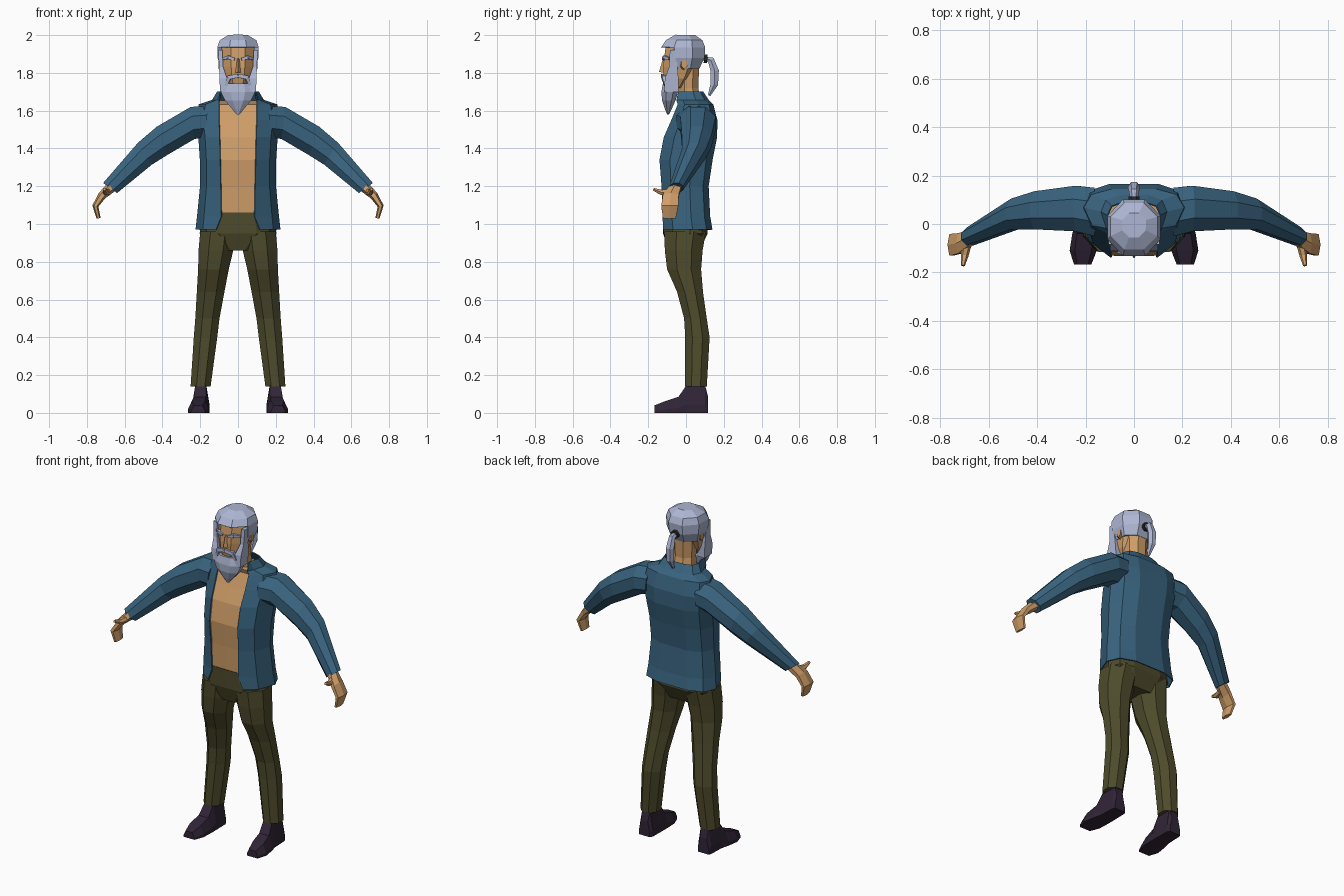
import bpy, bmesh, math
from mathutils import Vector as V


def mat(name, r, g, b):
    m = bpy.data.materials.new(name)
    m.diffuse_color = (r, g, b, 1)
    return m


SKIN = mat("tan skin", 0.62, 0.34, 0.14)
BLUE = mat("blue cloth", 0.04, 0.125, 0.21)
OLIVE = mat("olive cloth", 0.075, 0.07, 0.024)
DARK = mat("dark purple leather", 0.03, 0.018, 0.037)
GREY = mat("silver hair", 0.42, 0.47, 0.65)
BLACK = mat("black band", 0.02, 0.025, 0.02)


def loft(name, rings, m, closed=True, cap=True, mirror=False, solid=0, drop=None):
    """Skin a list of point rings; optionally cap, mirror in x, thicken, drop faces by rule."""
    bm = bmesh.new()
    rv = [[bm.verts.new(p) for p in r] for r in rings]
    n = len(rv[0])
    for a, b in zip(rv, rv[1:]):
        for i in range(n if closed else n - 1):
            j = (i + 1) % n
            bm.faces.new((a[i], a[j], b[j], b[i]))
    if cap:
        bm.faces.new(rv[0][::-1])
        bm.faces.new(rv[-1])
    if drop:
        bmesh.ops.delete(bm, geom=[f for f in bm.faces if drop(f.calc_center_median())], context='FACES')
    bmesh.ops.recalc_face_normals(bm, faces=bm.faces[:])
    me = bpy.data.meshes.new(name)
    bm.to_mesh(me)
    bm.free()
    me.materials.append(m)
    ob = bpy.data.objects.new(name, me)
    bpy.context.collection.objects.link(ob)
    if solid:
        s = ob.modifiers.new("thickness", 'SOLIDIFY')
        s.thickness, s.offset = solid, 0
    if mirror:
        ob.modifiers.new("mirror", 'MIRROR')
    return ob


def sec(c, u, v, n=8):
    """Polygon section whose flat sides reach c+-u and c+-v."""
    c, u, v, k = V(c), V(u), V(v), 1 / math.cos(math.pi / n)
    return [c + (u * math.cos(a) + v * math.sin(a)) * k
            for a in (2 * math.pi * (i + 0.5) / n for i in range(n))]


def level(z, cx, rx, yf, yb, n=8):
    """Horizontal section given its front and back y."""
    return sec((cx, (yf + yb) / 2, z), (rx, 0, 0), (0, (yb - yf) / 2, 0), n)


def tube(name, pts, m, n=6, mirror=False):
    """Tube through (x, y, z, radius) points."""
    P, rings = [V(p[:3]) for p in pts], []
    for i, p in enumerate(pts):
        t = (P[min(i + 1, len(P) - 1)] - P[max(i - 1, 0)]).normalized()
        u = t.cross(V((0, 0, 1) if abs(t.x) > 0.7 else (1, 0, 0))).normalized()
        rings.append(sec(P[i], u * p[3], t.cross(u) * p[3], n))
    return loft(name, rings, m, mirror=mirror)


def half(z, xf, xs, yf, yb, centre=True):
    """Right half of a torso section, from front to back."""
    p = [(xf, yf), (0.83 * xs, 0.8 * yf + 0.2 * yb), (xs, 0.4 * yf + 0.6 * yb),
         (0.85 * xs, 0.12 * yf + 0.88 * yb), (0.45 * xs, yb), (0, yb)]
    if centre:
        p.insert(0, (0, yf - 0.002))
    return [(x, y, z) for x, y in p]


# open jacket: height, opening half-width, side half-width, front y, back y
rows = [(0.97, 0.115, 0.222, -0.118, 0.137), (1.04, 0.087, 0.214, -0.122, 0.125),
        (1.2, 0.09, 0.198, -0.127, 0.117), (1.34, 0.093, 0.199, -0.138, 0.138),
        (1.46, 0.096, 0.207, -0.115, 0.162), (1.55, 0.099, 0.22, -0.075, 0.163),
        (1.632, 0.1, 0.205, -0.042, 0.142), (1.655, 0.098, 0.135, -0.05, 0.118),
        (1.70, 0.095, 0.108, -0.04, 0.088)]
loft("jacket_body", [half(*r, centre=False) for r in rows], BLUE,
     closed=False, cap=False, mirror=True, solid=0.006)

# bare chest and belly inside the jacket
loft("chest", [half(z, xf - 0.001, xs - 0.018, yf + 0.007, yb - 0.018)
               for z, xf, xs, yf, yb in rows[1:8]], SKIN, closed=False, mirror=True)

# sleeves: top x, z; bottom x, z; front and back y
arm = [(0.16, 1.625, 0.17, 1.46, -0.05, 0.15), (0.25, 1.62, 0.23, 1.45, -0.03, 0.158),
       (0.43, 1.515, 0.375, 1.365, -0.022, 0.135), (0.53, 1.43, 0.455, 1.315, -0.022, 0.105),
       (0.714, 1.217, 0.64, 1.164, -0.088, -0.015)]
loft("sleeve", [sec(((a + c) / 2, (f + k) / 2, (b + d) / 2), (0, (k - f) / 2, 0),
                    ((a - c) / 2, 0, (b - d) / 2)) for a, b, c, d, f, k in arm], BLUE, mirror=True)

# hands and thumbs
loft("hand", [sec((0.66, -0.05, 1.205), (0, 0.028, 0), (0.017, 0, 0.02), 6),
              sec((0.72, -0.08, 1.15), (0, 0.042, 0), (0.014, 0, 0.013), 6),
              sec((0.755, -0.086, 1.095), (0, 0.045, 0), (0.014, 0, 0.003), 6),
              sec((0.738, -0.088, 1.03), (0, 0.034, 0), (0.009, 0, -0.002), 6)], SKIN, mirror=True)
tube("thumb", [(0.69, -0.08, 1.17, 0.017), (0.70, -0.13, 1.167, 0.014),
               (0.707, -0.172, 1.184, 0.007)], SKIN, 6, True)

# trousers: hips and legs
loft("trouser_hips", [half(1.06, 0.085, 0.19, -0.119, 0.10), half(0.95, 0.1, 0.203, -0.119, 0.115),
                      half(0.86, 0.035, 0.13, -0.09, 0.07)], OLIVE, closed=False, mirror=True)
leg = [(0.96, 0.106, 0.094, -0.115, 0.105), (0.86, 0.117, 0.092, -0.112, 0.088),
       (0.76, 0.13, 0.081, -0.10, 0.08), (0.64, 0.145, 0.073, -0.047, 0.09),
       (0.5, 0.162, 0.064, -0.01, 0.11), (0.4, 0.172, 0.062, -0.004, 0.125),
       (0.14, 0.198, 0.053, -0.004, 0.11)]
loft("trouser_leg", [level(*r) for r in leg], OLIVE, mirror=True)

# shoes, lofted from heel to toe: y, centre x, half-width, height
shoe = [(0.116, 0.198, 0.036, 0.09), (0.10, 0.196, 0.043, 0.15), (0.005, 0.197, 0.046, 0.15),
        (-0.04, 0.203, 0.052, 0.085), (-0.11, 0.21, 0.056, 0.062), (-0.167, 0.212, 0.036, 0.04)]
loft("shoe", [[(c + a * w, y, b * h) for a, b in
               ((-1, 0), (1, 0), (1, 0.3), (0.62, 1), (-0.62, 1), (-1, 0.3))]
              for y, c, w, h in shoe], DARK, mirror=True)

# neck, head and nose
loft("neck", [level(1.6, 0, 0.075, -0.03, 0.09), level(1.72, 0, 0.062, -0.04, 0.065),
              level(1.84, 0, 0.066, -0.04, 0.07)], SKIN)
loft("head", [level(*r) for r in ((1.72, 0, 0.05, -0.105, -0.01), (1.77, 0, 0.076, -0.117, 0.035),
                                  (1.83, 0, 0.087, -0.12, 0.068), (1.87, 0, 0.09, -0.117, 0.075),
                                  (1.96, 0, 0.086, -0.105, 0.075))], SKIN)
loft("nose", [[(-0.01, -0.113, 1.875), (0.01, -0.113, 1.875), (0, -0.122, 1.875)],
              [(-0.019, -0.113, 1.80), (0.019, -0.113, 1.80), (0, -0.143, 1.805)]], SKIN)
loft("ear", [sec((0.086, -0.015, 1.85), (0, 0.02, 0), (0, 0, 0.03), 6),
             sec((0.103, -0.008, 1.85), (0, 0.016, 0), (0, 0, 0.026), 6)], SKIN, mirror=True)

# hair cap with the face cut open
loft("hair", [level(*r) for r in ((1.825, 0, 0.088, -0.09, 0.07), (1.88, 0, 0.106, -0.12, 0.096),
                                  (1.935, 0, 0.108, -0.13, 0.1), (1.972, 0, 0.095, -0.105, 0.085),
                                  (2.0, 0, 0.048, -0.055, 0.045))], GREY, solid=0.004,
     drop=lambda c: c.z < 1.935 and c.y < -0.05).modifiers[0].use_rim = True

# sideburns, beard, moustache and eyebrows
loft("sideburn", [level(1.92, 0.094, 0.011, -0.085, -0.045, 4), level(1.83, 0.089, 0.011, -0.09, -0.045, 4),
                  level(1.77, 0.078, 0.02, -0.112, -0.04, 4), level(1.70, 0.07, 0.025, -0.115, -0.04, 4)],
     GREY, mirror=True)
loft("beard", [level(*r) for r in ((1.745, 0, 0.075, -0.122, -0.04), (1.70, 0, 0.092, -0.13, -0.042),
                                   (1.655, 0, 0.07, -0.127, -0.055), (1.61, 0, 0.032, -0.112, -0.075),
                                   (1.58, 0, 0.008, -0.1, -0.09))], GREY)
tube("moustache", [(0.0, -0.122, 1.785, 0.01), (0.045, -0.117, 1.776, 0.011),
                   (0.064, -0.108, 1.735, 0.008)], GREY, 4, True)
tube("eyebrow", [(0.018, -0.119, 1.872, 0.007), (0.05, -0.114, 1.883, 0.009),
                 (0.078, -0.088, 1.875, 0.006)], GREY, 4, True)

# ponytail and its band
tube("ponytail", [(0, 0.095, 1.875, 0.012), (0, 0.132, 1.868, 0.018), (0, 0.152, 1.81, 0.022),
                  (0, 0.15, 1.74, 0.02), (0, 0.122, 1.68, 0.007)], GREY)
tube("hair_band", [(0, 0.095, 1.875, 0.023), (0, 0.113, 1.874, 0.023)], BLACK, 8)
